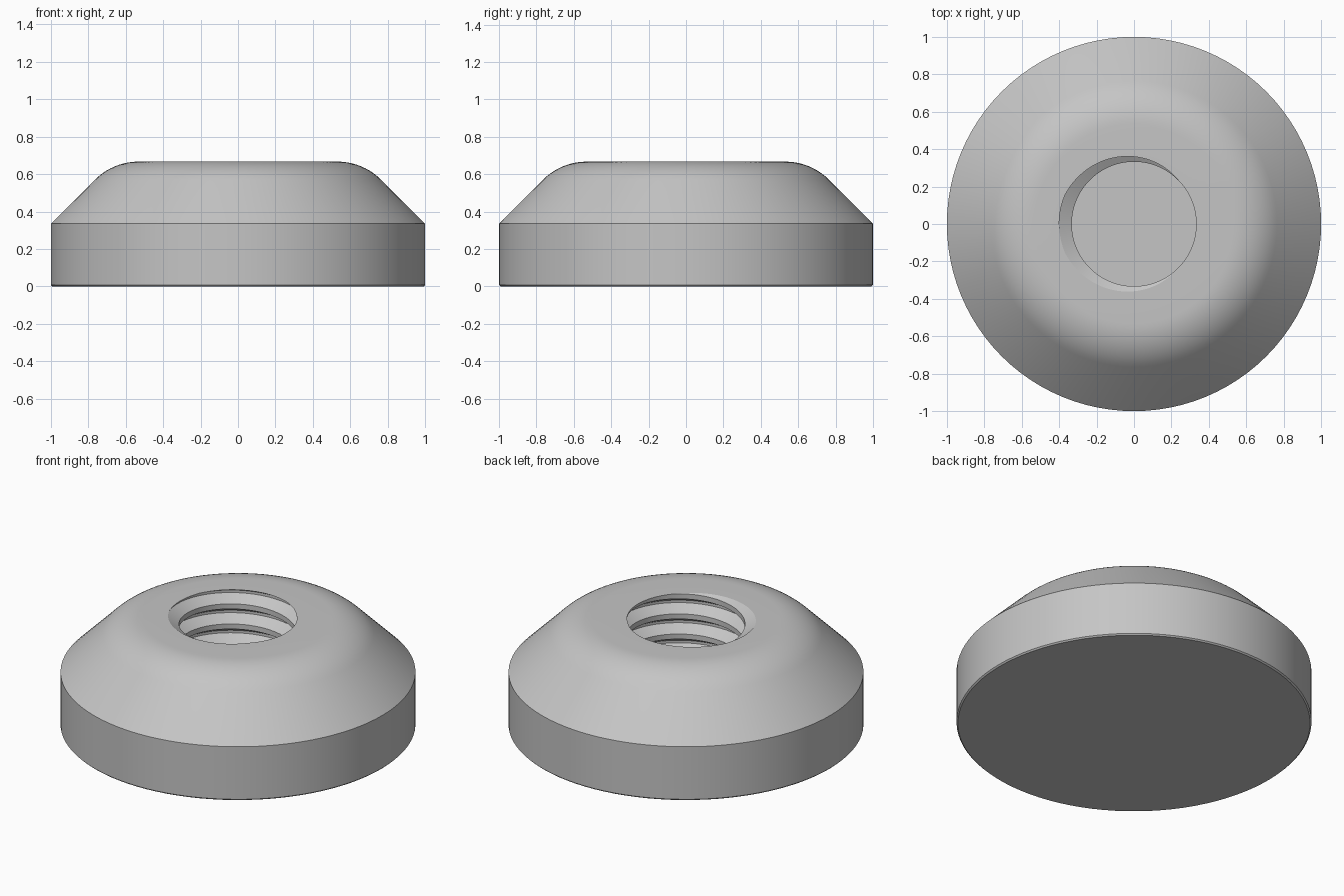
import bpy, bmesh
from math import sin, cos, tan, pi, radians
from mathutils import Matrix, Vector

cube = bpy.data.objects.get("Cube")
if cube:
    bpy.data.objects.remove(cube)

SEGMENTS = 96
TOP, SHOULDER, FLOOR = 0.667, 0.335, 0.167
MINOR, MAJOR, PITCH = 0.3325, 0.4, 0.125
FILLET = 0.33

bm = bmesh.new()

# Outer profile: bottom chamfer, straight rim, 45 degree cone, rounded top edge
flat_end = 1 - (TOP - SHOULDER) - FILLET * tan(pi / 8)
profile = [(0.992, 0), (1, 0.008), (1, SHOULDER)]
for i in range(11):
    a = radians(45 + 4.5 * i)
    profile.append((flat_end + FILLET * cos(a), TOP - FILLET + FILLET * sin(a)))
verts = [bm.verts.new((r, 0, z)) for r, z in profile]
edges = [bm.edges.new(pair) for pair in zip(verts, verts[1:])]
bmesh.ops.spin(bm, geom=verts + edges, cent=(0, 0, 0), axis=(0, 0, 1),
               angle=2 * pi, steps=SEGMENTS, use_merge=True)
bmesh.ops.remove_doubles(bm, verts=bm.verts, dist=1e-5)

# Right-handed helical thread: crest, flank, root, flank
thread = bmesh.new()
section = [(0, MINOR), (1 / 4, MINOR), (9 / 16, MAJOR), (11 / 16, MAJOR), (1, MINOR)]
turns = 8
start = TOP - 6.125 * PITCH
previous = None
for j in range(turns * SEGMENTS + 1):
    a = 2 * pi * j / SEGMENTS
    rise = start + PITCH * j / SEGMENTS
    row = [thread.verts.new((r * cos(a), r * sin(a), rise + h * PITCH)) for h, r in section]
    if previous:
        for k in range(len(section) - 1):
            thread.faces.new((previous[k], row[k], row[k + 1], previous[k + 1]))
    previous = row
bmesh.ops.remove_doubles(thread, verts=thread.verts, dist=1e-5)

# Trim the thread at the top face and at the hole floor
for height, above in ((TOP, True), (FLOOR, False)):
    bmesh.ops.bisect_plane(thread, geom=thread.verts[:] + thread.edges[:] + thread.faces[:],
                           dist=1e-5, plane_co=(0, 0, height), plane_no=(0, 0, 1),
                           clear_outer=above, clear_inner=not above)
thread_mesh = bpy.data.meshes.new("thread_wall")
thread.to_mesh(thread_mesh)
thread.free()
bm.from_mesh(thread_mesh)
bpy.data.meshes.remove(thread_mesh)

# Close the underside, the hole floor and the ring around the hole
for height in (0, FLOOR, TOP):
    rim = [e for e in bm.edges if e.is_boundary
           and all(abs(v.co.z - height) < 1e-4 for v in e.verts)]
    bmesh.ops.triangle_fill(bm, edges=rim, use_beauty=True, normal=Vector((0, 0, 1)))
bmesh.ops.recalc_face_normals(bm, faces=bm.faces)

mesh = bpy.data.meshes.new("threaded_cap")
bm.to_mesh(mesh)
bm.free()
cap = bpy.data.objects.new("threaded_cap", mesh)
bpy.context.collection.objects.link(cap)

# Plain grey finish
grey = bpy.data.materials.new("plain_grey")
grey.use_nodes = True
colour = (0.56, 0.56, 0.56, 1)
grey.diffuse_color = colour
grey.node_tree.nodes["Principled BSDF"].inputs["Base Color"].default_value = colour
mesh.materials.append(grey)

bpy.ops.object.select_all(action="DESELECT")
cap.select_set(True)
bpy.context.view_layer.objects.active = cap
bpy.ops.object.shade_smooth_by_angle(angle=radians(30))
